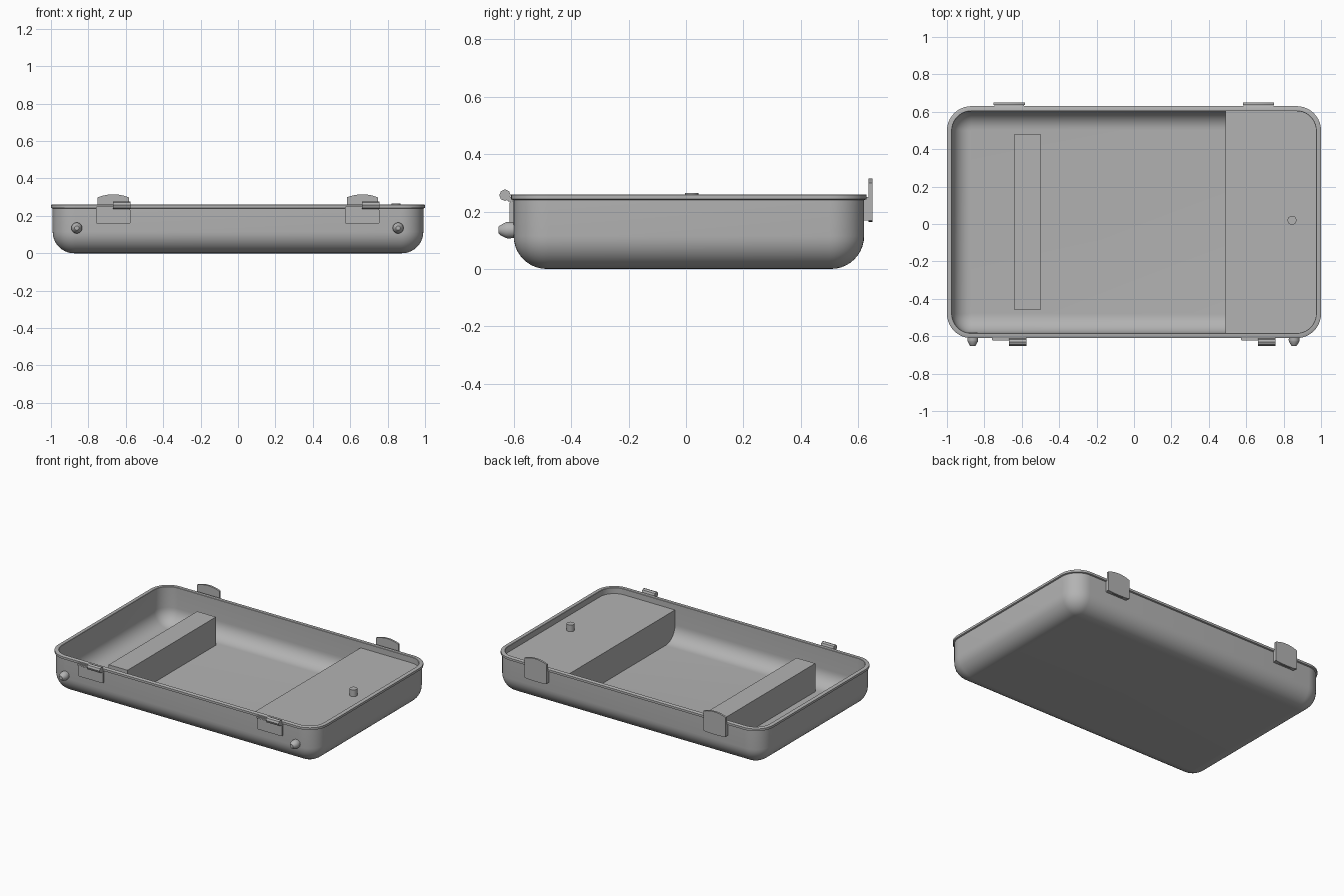
import bpy, bmesh, math
from mathutils import Vector, Matrix

cube = bpy.data.objects.get("Cube")
if cube:
    bpy.data.objects.remove(cube, do_unlink=True)

grey = bpy.data.materials.new("plain grey")
grey.use_nodes = True
COLOUR = (0.45, 0.45, 0.45, 1)
grey.diffuse_color = COLOUR
grey.node_tree.nodes["Principled BSDF"].inputs["Base Color"].default_value = COLOUR

MID_Y = 0.01
HALF_X, HALF_Y, CORNER = 1.0, 0.62, 0.13


def finish(name, bm, smooth=True):
    bmesh.ops.recalc_face_normals(bm, faces=bm.faces)
    mesh = bpy.data.meshes.new(name)
    bm.to_mesh(mesh)
    bm.free()
    mesh.materials.append(grey)
    ob = bpy.data.objects.new(name, mesh)
    bpy.context.collection.objects.link(ob)
    if smooth:
        bpy.ops.object.select_all(action='DESELECT')
        ob.select_set(True)
        bpy.context.view_layer.objects.active = ob
        bpy.ops.object.shade_smooth_by_angle(angle=math.radians(35))
    return ob


def ring(bm, inset, z, steps=10):
    """Rounded rectangle, inset from the rim outline."""
    r = max(CORNER - inset, 0.008)
    hx, hy = HALF_X - inset - r, HALF_Y - inset - r
    verts = []
    for q, (sx, sy) in enumerate(((1, 1), (-1, 1), (-1, -1), (1, -1))):
        for i in range(steps + 1):
            a = (q + i / steps) * math.pi / 2
            verts.append(bm.verts.new((sx * hx + r * math.cos(a),
                                       MID_Y + sy * hy + r * math.sin(a), z)))
    return verts


def loft(sections):
    bm = bmesh.new()
    rings = [ring(bm, d, z) for d, z in sections]
    for a, b in zip(rings, rings[1:]):
        for i in range(len(a)):
            j = (i + 1) % len(a)
            bm.faces.new((a[i], a[j], b[j], b[i]))
    bm.faces.new(rings[0])
    bm.faces.new(rings[-1])
    return bm


def bowl(inset, floor, radius, steps=10):
    """Sections rising from a flat floor round a curved lower edge."""
    return [(inset + radius * (1 - math.sin(t)), floor + radius * (1 - math.cos(t)))
            for t in (i / steps * math.pi / 2 for i in range(steps + 1))]


def box(name, lo, hi, bevel=0.0):
    bm = bmesh.new()
    lo, hi = Vector(lo), Vector(hi)
    size = hi - lo
    bmesh.ops.create_cube(bm, size=1, matrix=Matrix.Translation((lo + hi) / 2)
                          @ Matrix.Diagonal((*size, 1)))
    if bevel:
        bmesh.ops.bevel(bm, geom=bm.edges[:], offset=bevel, segments=2, affect='EDGES')
    return finish(name, bm, bool(bevel))


def turned(name, profile, place, sides=24):
    """Spin (radius, height) points about z, then place the part."""
    bm = bmesh.new()
    verts = [bm.verts.new((r, 0, h)) for r, h in profile]
    edges = [bm.edges.new(p) for p in zip(verts, verts[1:])]
    bmesh.ops.spin(bm, geom=verts + edges, cent=(0, 0, 0), axis=(0, 0, 1),
                   angle=2 * math.pi, steps=sides)
    bmesh.ops.remove_doubles(bm, verts=bm.verts, dist=0.0002)
    bm.transform(place)
    return finish(name, bm)


# tray shell: outer bowl, overhanging rim, inner bowl
outer = bowl(0.009, 0, 0.115)
inner = bowl(0.027, 0.02, 0.1)
finish("tray_shell", loft(outer + [(0.009, 0.24), (0, 0.243), (0, 0.258), (0.003, 0.26),
                                   (0.025, 0.26), (0.027, 0.258)] + inner[::-1]))

# covered end compartment, following the tray wall
bm = loft(bowl(0.02, 0.012, 0.1) + [(0.02, 0.22)])
cut = bmesh.ops.bisect_plane(bm, geom=bm.verts[:] + bm.edges[:] + bm.faces[:],
                             plane_co=(0.49, 0, 0), plane_no=(1, 0, 0), clear_inner=True)
bmesh.ops.holes_fill(bm, edges=[e for e in bm.edges if e.is_boundary])
finish("end_compartment", bm)
turned("compartment_knob", [(0, 0.21), (0.024, 0.21), (0.024, 0.265), (0, 0.265)],
       Matrix.Translation((0.845, 0.02, 0)))

# cross bar on the floor
box("divider_bar", (-0.64, -0.46, 0.015), (-0.5, 0.48, 0.21))

AXIS_FRONT = Matrix.Rotation(math.pi / 2, 4, 'X')
AXIS_SIDE = Matrix.Rotation(math.pi / 2, 4, 'Y')
for side, x in (("right", -0.667), ("left", 0.665)):
    # front latch: plate, raised lip and hinge barrel
    box(f"front_latch_plate_{side}", (x - 0.092, -0.616, 0.16), (x + 0.092, -0.59, 0.235), 0.003)
    box(f"front_latch_lip_{side}", (x - 0.092, -0.624, 0.235), (x + 0.092, -0.6, 0.25), 0.003)
    turned(f"front_latch_barrel_{side}",
           [(0, 0), (0.02, 0), (0.02, 0.094), (0, 0.094)],
           Matrix.Translation((x - 0.002, -0.631, 0.257)) @ AXIS_SIDE, 8)

    # back clasp: backing block and arched plate
    box(f"back_clasp_block_{side}", (x - 0.08, 0.61, 0.168), (x + 0.08, 0.642, 0.25))
    bm = bmesh.new()
    outline = []
    for i in range(13):
        u = i / 6 - 1
        outline.append((x + 0.083 * u, 0.315 - 0.016 * u * u))
    for i in range(13):
        u = 1 - i / 6
        outline.append((x + 0.083 * u, 0.163 + 0.006 * u ** 4))
    face = bm.faces.new([bm.verts.new((px, 0.637, pz)) for px, pz in outline])
    moved = bmesh.ops.extrude_face_region(bm, geom=[face])["geom"]
    bmesh.ops.translate(bm, vec=(0, 0.013, 0),
                        verts=[g for g in moved if isinstance(g, bmesh.types.BMVert)])
    finish(f"back_clasp_plate_{side}", bm)

# front studs
for side, x in (("right", -0.862), ("left", 0.856)):
    turned(f"front_stud_{side}",
           [(0, -0.02), (0.026, -0.02), (0.029, 0.02), (0.027, 0.028),
            (0.016, 0.048), (0.012, 0.052), (0, 0.052)],
           Matrix.Translation((x, -0.601, 0.135)) @ AXIS_FRONT)
